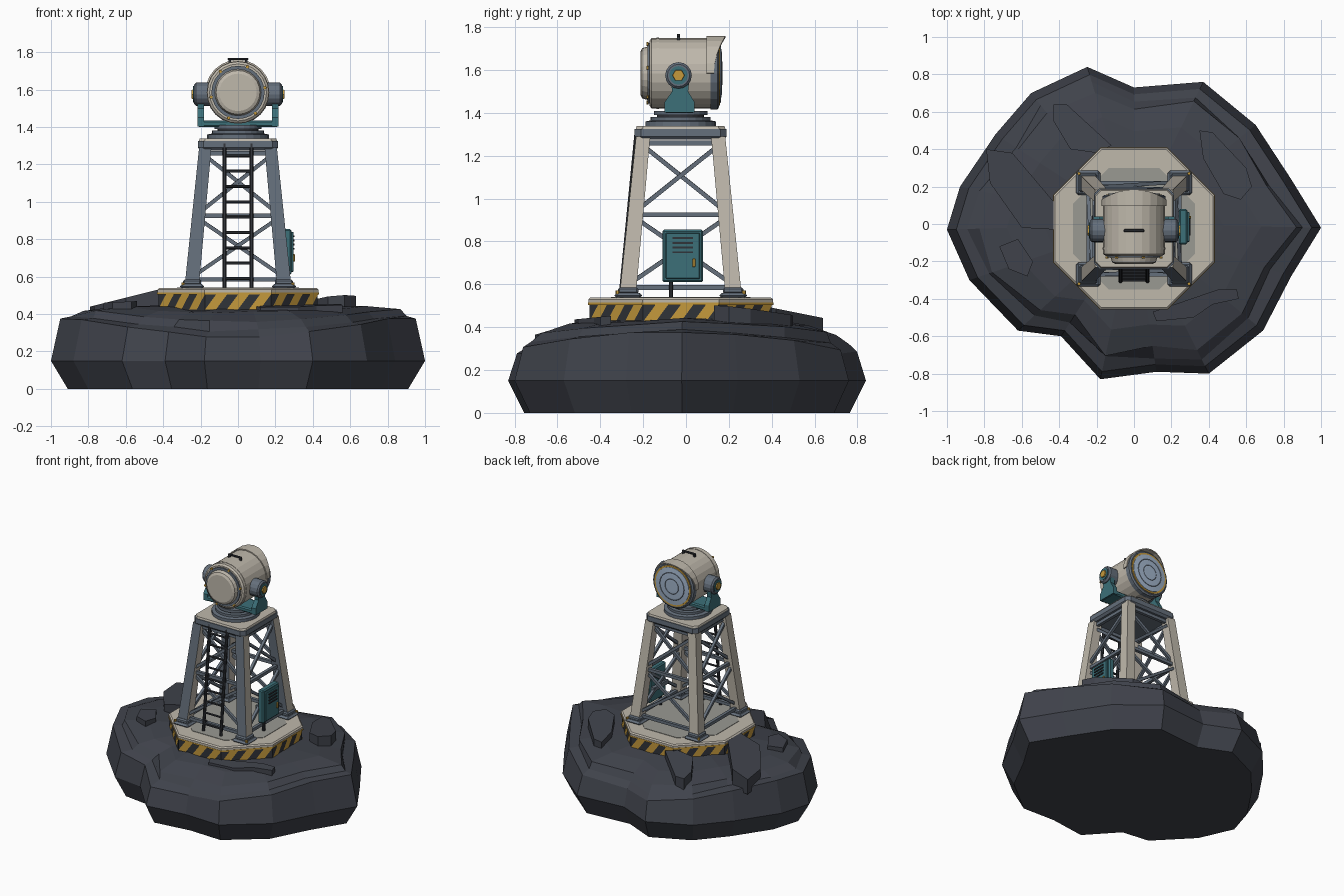
import bpy, bmesh, random
from math import sin, cos, pi, atan2, tan, radians
from mathutils import Vector, Matrix

if "Cube" in bpy.data.objects:
    bpy.data.objects.remove(bpy.data.objects["Cube"])
random.seed(4)
CY = -0.025          # tower centre in y
LAMP = Vector((0, CY, 1.585))


def material(name, r, g, b):
    m = bpy.data.materials.new(name)
    m.use_nodes = True
    m.diffuse_color = (r, g, b, 1)
    m.node_tree.nodes["Principled BSDF"].inputs["Base Color"].default_value = (r, g, b, 1)
    return m


ROCK = material("dark rock", .05, .055, .07)
BEIGE = material("beige paint", .52, .48, .41)
STEEL = material("blue grey steel", .13, .16, .2)
DARK = material("dark metal", .03, .033, .04)
TEAL = material("teal paint", .045, .16, .19)
YELLOW = material("amber", .56, .32, .045)
LENS = material("pale blue glass", .36, .46, .6)
DECK = material("deck grey", .32, .32, .29)


def mesh(name, verts, faces, *mats):
    bm = bmesh.new()
    vs = [bm.verts.new(v) for v in verts]
    for f in faces:
        bm.faces.new([vs[i] for i in f])
    bmesh.ops.recalc_face_normals(bm, faces=bm.faces)
    me = bpy.data.meshes.new(name)
    bm.to_mesh(me)
    bm.free()
    for m in mats:
        me.materials.append(m)
    ob = bpy.data.objects.new(name, me)
    bpy.context.collection.objects.link(ob)
    return ob


def loft(name, rings, *mats):
    """Closed solid through rings of equal point count."""
    n = len(rings[0])
    faces = [(i * n + j, i * n + (j + 1) % n, (i + 1) * n + (j + 1) % n, (i + 1) * n + j)
             for i in range(len(rings) - 1) for j in range(n)]
    last = (len(rings) - 1) * n
    faces += [tuple(range(n)), tuple(range(last, last + n))]
    return mesh(name, [v for r in rings for v in r], faces, *mats)


def bevel(ob, width):
    mod = ob.modifiers.new("bevel", "BEVEL")
    mod.width, mod.segments = width, 1
    return ob


def box(name, lo, hi, mat, edge=0):
    rings = [[(lo[0], lo[1], z), (hi[0], lo[1], z), (hi[0], hi[1], z), (lo[0], hi[1], z)]
             for z in (lo[2], hi[2])]
    ob = loft(name, rings, mat)
    return bevel(ob, edge) if edge else ob


def turned(name, centre, axis, profile, mat, n=24, spin=0.0):
    """Solid of revolution; profile holds (distance along axis, radius)."""
    q = Vector(axis).to_track_quat('Z', 'Y')
    rings = [[Vector(centre) + q @ Vector((r * cos(a), r * sin(a), d))
              for a in (spin + 2 * pi * j / n for j in range(n))] for d, r in profile]
    return loft(name, rings, mat)


def rod(name, p, q, r, mat, n=8):
    p, q = Vector(p), Vector(q)
    return turned(name, p, q - p, [(0, r), ((q - p).length, r)], mat, n, pi / n)


def octagon(apothem, z):
    r = apothem / cos(pi / 8)
    return [(r * cos(pi / 8 + k * pi / 4), CY + r * sin(pi / 8 + k * pi / 4), z) for k in range(8)]


def chamfered(h, c, z):
    pts = [(h, -h + c), (h, h - c), (h - c, h), (-h + c, h), (-h, h - c), (-h, -h + c), (-h + c, -h), (h - c, -h)]
    return [(x, CY + y, z) for x, y in pts]


# Rocky islet: one outline, scaled ring by ring
outline = [(1, -.02), (.84, .24), (.65, .53), (.37, .76), (0, .73), (-.25, .84), (-.55, .7), (-.74, .48),
           (-.93, .2), (-1, -.03), (-.88, -.3), (-.62, -.57), (-.39, -.6), (-.18, -.83), (.12, -.79),
           (.4, -.8), (.69, -.57), (.84, -.28)]
levels = [(.91, 0, 0), (1, .15, .15), (.95, .38, .28), (.88, .385, .31), (.84, .42, .36),
          (.68, .435, .41), (.48, .44, .43)]   # scale, height at the x ends, height at the y ends
rings = []
for k, (s, zx, zy) in enumerate(levels):
    ring = []
    for x, y in outline:
        w = x * x / (x * x + y * y)
        j = random.uniform(-1, 1) if k > 1 else 0
        t = s + j * (.035 if k in (3, 4) else 0)
        ring.append((x * t, y * t, zx * w + zy * (1 - w) + j * .008))
    rings.append(ring)
loft("rock_base", rings, ROCK)

# Rock slabs: outline, top height, slope in x, slope in y
slabs = [
    ([(-.43, .64), (-.36, .64), (-.12, .42), (-.2, .38), (-.34, .4), (-.43, .55)], .47, 0, -.2),
    ([(-.79, .4), (-.65, .38), (-.43, .12), (-.42, -.03), (-.6, -.02), (-.77, .22)], .485, .25, 0),
    ([(.35, .5), (.42, .49), (.6, .3), (.63, .2), (.57, .13), (.48, .16), (.37, .35)], .48, .05, -.1),
    ([(-.72, -.12), (-.62, -.08), (-.54, -.2), (-.57, -.28), (-.67, -.24)], .465, .05, 0),
    ([(.1, -.47), (.45, -.35), (.55, -.35), (.56, -.4), (.42, -.43), (.32, -.5), (.12, -.52)], .445, 0, .1)]
for pts, z, gx, gy in slabs:
    mx, my = (sum(c) / len(pts) for c in zip(*pts))
    loft("rock_slab", [[(x, y, .33) for x, y in pts],
                       [(x, y, z + gx * (x - mx) + gy * (y - my)) for x, y in pts]], ROCK)

# Octagonal plinth with hazard band
loft("plinth_band", [octagon(.425, .36), octagon(.425, .506)], DARK)
loft("plinth_trim", [octagon(.433, .504), octagon(.433, .515)], YELLOW)
loft("plinth_cap", [octagon(.431, .512), octagon(.431, .53), octagon(.422, .538)], BEIGE)
loft("deck_panel", [octagon(.325, .535), octagon(.325, .541)], DECK)
verts, faces = [], []
pitch = 2 * .425 * tan(pi / 8) / 3
for k in range(8):
    turn = Matrix.Rotation(k * pi / 4, 3, 'Z')
    for i in (-1.5, -.5, .5):
        n = len(verts)
        for u, z in ((0, .425), (.5, .425), (1, .504), (.5, .504)):
            verts.append(turn @ Vector(((i + u) * pitch, -.428, z)) + Vector((0, CY, 0)))
        faces.append((n, n + 1, n + 2, n + 3))
mesh("hazard_stripes", verts, faces, YELLOW)


def reach(z):
    """Distance of the leg centre lines from the tower axis at a height."""
    return .247 - (z - .55) / .74 * .072


# Legs with steel front faces, feet and bolts
for sx in (-1, 1):
    for sy in (-1, 1):
        rings = []
        for z, h in ((.55, .038), (1.29, .033)):
            x, y = sx * reach(z), CY + sy * reach(z)
            rings.append([(x - h, y - h, z), (x + h, y - h, z), (x + h, y + h, z), (x - h, y + h, z)])
        leg = loft("tower_leg", rings, BEIGE, STEEL)
        for p in leg.data.polygons:
            p.material_index = int(p.normal.y < -.7)
        x, y = sx * .245, CY + sy * .245
        box("foot_plate", (x - .065, y - .065, .535), (x + .065, y + .065, .56), STEEL, .012)
        box("foot_socket", (x - .048, y - .048, .555), (x + .048, y + .048, .585), STEEL, .008)
        rod("foot_bolt", (x + sx * .05, y + sy * .05, .555), (x + sx * .05, y + sy * .05, .57), .009, YELLOW, 6)

# Cross bracing on all four sides
for k in range(4):
    turn = Matrix.Rotation(k * pi / 2, 3, 'Z')

    def at(side, z, out=0.0):
        return turn @ Vector((side * reach(z), -reach(z) - out, z)) + Vector((0, CY, 0))
    for z in (.585, .925, 1.26):
        rod("cross_rail", at(-1, z), at(1, z), .016, STEEL, 4)
    for lo, hi in ((.6, .91), (.94, 1.25)):
        rod("diagonal_brace", at(-1, lo, .008), at(1, hi, .008), .014, STEEL, 4)
        rod("diagonal_brace", at(1, lo, -.008), at(-1, hi, -.008), .014, STEEL, 4)

# Ladder on the front


def ladder(x, z):
    return x, CY - reach(z) - .032, z


for s in (-1, 1):
    rod("ladder_rail", ladder(s * .072, .54), ladder(s * .072, 1.31), .011, DARK)
    for z in (.6, .93, 1.25):
        rod("ladder_bracket", ladder(s * .072, z), (s * .072, CY - reach(z), z), .008, DARK, 6)
for i in range(9):
    z = .59 + i * .082
    rod("ladder_rung", ladder(-.072, z), ladder(.072, z), .008, DARK, 6)

# Top platform and turntable
loft("platform_frame", [chamfered(.2, .03, 1.275), chamfered(.215, .03, 1.29), chamfered(.215, .03, 1.325)], STEEL)
loft("platform_top", [chamfered(.21, .03, 1.322), chamfered(.205, .03, 1.338)], BEIGE)
turned("turntable", (0, CY, 0), (0, 0, 1), [(1.33, .165), (1.36, .165), (1.365, .14), (1.382, .14)], STEEL)
turned("turntable_neck", (0, CY, 0), (0, 0, 1), [(1.38, .11), (1.395, .11)], DARK)
turned("turntable_disc", (0, CY, 0), (0, 0, 1), [(1.39, .125), (1.41, .125)], STEEL)

# Yoke, pivots and hex caps
box("yoke_base", (-.215, CY - .075, 1.4), (.215, CY + .065, 1.435), TEAL, .008)
for s in (-1, 1):
    side = [(-.075, 1.402), (.065, 1.402), (.065, 1.45), (.035, 1.5), (.045, 1.6), (-.05, 1.6), (-.04, 1.5), (-.075, 1.45)]
    loft("yoke_arm", [[(s * x, CY + y, z) for y, z in side] for x in (.182, .217)], TEAL)
    hub = LAMP + Vector((0, -.01, -.01))
    turned("pivot_disc", hub, (s, 0, 0), [(.15, .062), (.225, .062), (.235, .052)], STEEL, 16)
    turned("pivot_ring", hub, (s, 0, 0), [(.23, .043), (.24, .043)], TEAL, 16)
    turned("pivot_cap", hub, (s, 0, 0), [(.235, .03), (.248, .027)], YELLOW, 6)

# Lamp housing, its axis pointing to the back
axis = (0, 1, 0)
turned("lamp_body", LAMP, axis, [(-.145, .152), (-.135, .165), (.15, .165)], BEIGE)
turned("lamp_rear_ring", LAMP, axis, [(-.155, .142), (-.14, .142)], STEEL)
turned("lamp_rear_cap", LAMP, axis, [(-.188, .1), (-.18, .117), (-.15, .126), (-.14, .126)], BEIGE)
turned("lamp_seam", LAMP, axis, [(-.112, .1675), (-.1, .1675)], BEIGE)
turned("lens_bezel", LAMP, axis, [(.14, .169), (.172, .169), (.18, .158)], STEEL)
turned("lens_trim", LAMP, axis, [(.17, .152), (.184, .15)], YELLOW)
turned("lens", LAMP, axis, [(.17, .14), (.187, .138), (.192, .09), (.194, .04)], LENS)
for r in (.1, .055):
    bpy.ops.mesh.primitive_torus_add(location=LAMP + Vector((0, .19 if r > .08 else .192, 0)), rotation=(pi / 2, 0, 0),
                                     major_radius=r, minor_radius=.003, major_segments=24, minor_segments=4)
    bpy.context.object.name = "lens_groove"
    bpy.context.object.data.materials.append(STEEL)
for k in range(6):
    a = k * pi / 3 + radians(10)
    p = LAMP + Vector((.146 * cos(a), -.15, .146 * sin(a)))
    rod("rear_clip", p, p + Vector((0, -.01, 0)), .009, YELLOW, 6)

# Visor over the lens
verts, n = [], 12
for i in range(n + 1):
    a = pi * i / n
    for d in (.12, .155 + .055 * sin(a) ** 2):
        verts.append(LAMP + Vector((.171 * cos(a), d, .171 * sin(a))))
visor = mesh("lens_visor", verts, [(2 * i, 2 * i + 1, 2 * i + 3, 2 * i + 2) for i in range(n)], BEIGE)
mod = visor.modifiers.new("thickness", "SOLIDIFY")
mod.thickness, mod.offset = .008, 0

# Handle on top
box("lamp_handle", (-.055, CY - .017, 1.757), (.055, CY - .003, 1.769), DARK, .003)
for s in (-1, 1):
    box("handle_post", (s * .045 - .007, CY - .016, 1.735), (s * .045 + .007, CY - .004, 1.76), DARK)

# Control cabinet on the left side
box("cabinet_mount", (.215, -.1, .7), (.25, .07, .73), STEEL)
box("cabinet_body", (.24, -.11, .61), (.285, .08, .855), TEAL, .008)
box("cabinet_door", (.28, -.095, .625), (.297, .065, .84), TEAL, .004)
for i in range(4):
    z = .745 + i * .022
    box("cabinet_vent", (.292, -.062, z), (.303, .032, z + .009), DARK)
box("cabinet_latch", (.292, .03, .68), (.306, .044, .72), YELLOW, .003)
rod("cabinet_conduit", (.262, -.07, .62), (.262, -.07, .54), .011, DARK)
